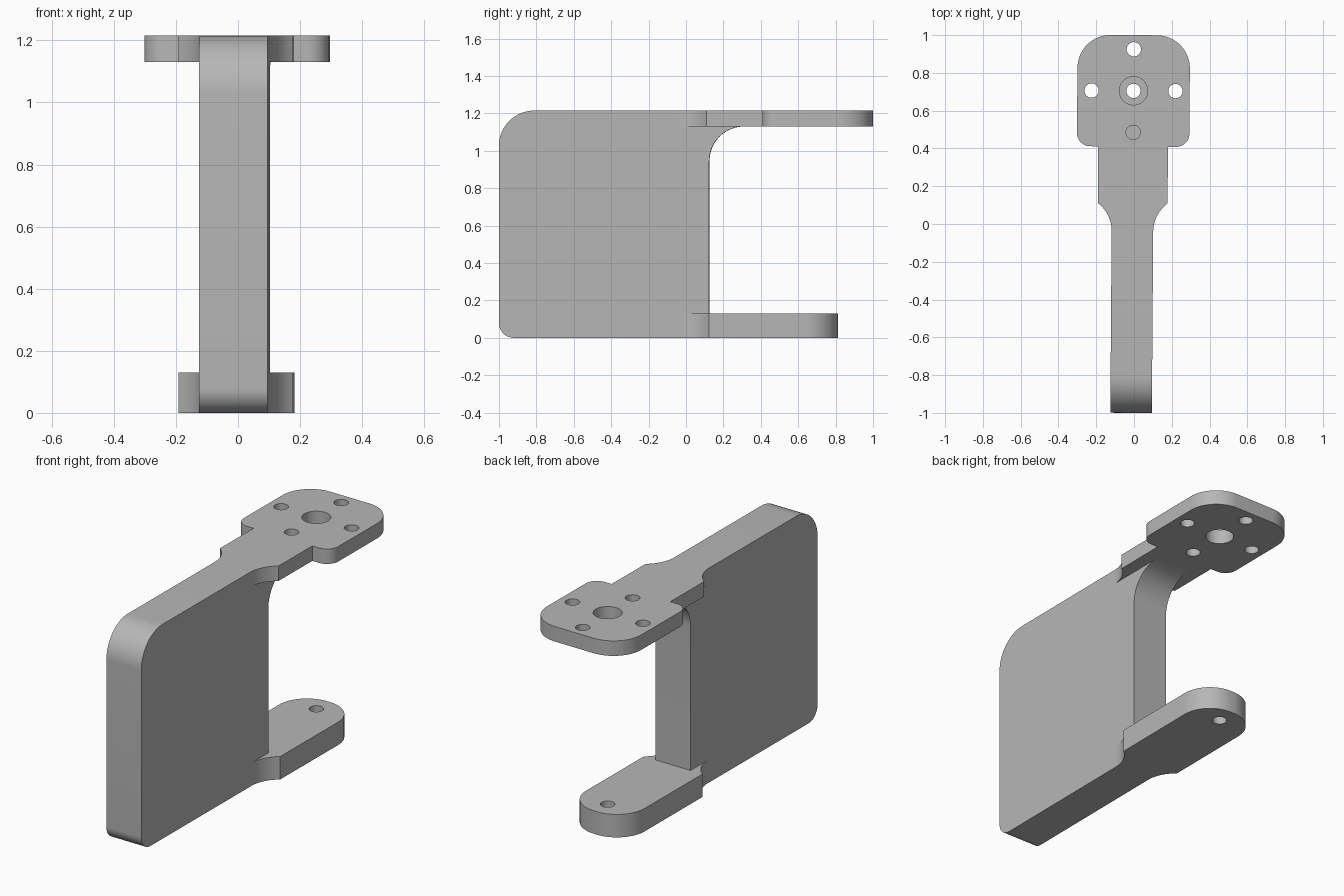
import bpy, bmesh
from math import radians, cos, sin
from mathutils import Matrix, Vector

old = bpy.data.objects.get("Cube")
if old:
    bpy.data.objects.remove(old, do_unlink=True)

grey = bpy.data.materials.new("plain_grey")
grey.use_nodes = True
COLOUR = (0.47, 0.47, 0.47, 1)
grey.diffuse_color = COLOUR
grey.node_tree.nodes["Principled BSDF"].inputs["Base Color"].default_value = COLOUR

HEIGHT = 1.215
WEB_HALF, ARM_HALF, HEAD_HALF = 0.11, 0.185, 0.2975
LOW_TOP, HIGH_BOTTOM = 0.13, 1.13
# The whole bracket sits turned by a fraction of a degree
PLACE = Matrix.Translation((-0.008, 0, 0)) @ Matrix.Rotation(radians(-0.43), 4, 'Z')


def arc(cx, cy, r, start, end, steps=16):
    angles = [radians(start + (end - start) * i / steps) for i in range(steps + 1)]
    return [(cx + r * cos(a), cy + r * sin(a)) for a in angles]


def extrude(name, outline, to_3d, direction):
    """Solid from a closed 2D outline pushed along a direction."""
    bm = bmesh.new()
    face = bm.faces.new([bm.verts.new(to_3d(u, v)) for u, v in outline])
    new = bmesh.ops.extrude_face_region(bm, geom=[face])["geom"]
    verts = [g for g in new if isinstance(g, bmesh.types.BMVert)]
    bmesh.ops.translate(bm, verts=verts, vec=Vector(direction))
    bmesh.ops.recalc_face_normals(bm, faces=bm.faces)
    bm.transform(PLACE)
    mesh = bpy.data.meshes.new(name)
    bm.to_mesh(mesh)
    bm.free()
    mesh.materials.append(grey)
    obj = bpy.data.objects.new(name, mesh)
    bpy.context.collection.objects.link(obj)
    return obj


def select(obj):
    bpy.ops.object.select_all(action='DESELECT')
    obj.select_set(True)
    bpy.context.view_layer.objects.active = obj


def plate(name, right_side, bottom, top, holes):
    """Mirrored flat plate with round through holes."""
    left_side = [(-x, y) for x, y in reversed(right_side)]
    obj = extrude(name, right_side + left_side,
                  lambda x, y: (x, y, bottom), (0, 0, top - bottom))
    for x, y, r in holes:
        cutter = extrude("hole_cutter", arc(x, y, r, 0, 345, 23),
                         lambda u, v: (u, v, bottom - 0.1), (0, 0, top - bottom + 0.2))
        cutter.hide_render = True
        mod = obj.modifiers.new("hole", 'BOOLEAN')
        mod.object, mod.operation, mod.solver = cutter, 'DIFFERENCE', 'EXACT'
        select(obj)
        bpy.ops.object.modifier_apply(modifier=mod.name)
        bpy.data.objects.remove(cutter, do_unlink=True)
    return obj


def flare(y):
    """Hollow curve widening from the web to the arm."""
    r = 0.1875
    return arc(WEB_HALF + r, y, r, 180, 127)


# Upright web, notched where the two plates meet it
notch_low, notch_high = -0.025, -0.04
profile = (arc(-0.92, 0.08, 0.08, 180, 270)
           + [(notch_low, 0), (notch_low, LOW_TOP), (0.125, LOW_TOP)]
           + arc(0.31, HIGH_BOTTOM - 0.185, 0.185, 180, 90)
           + [(notch_high, HIGH_BOTTOM), (notch_high, HEIGHT)]
           + arc(-0.81, HEIGHT - 0.19, 0.19, 90, 180))
web = extrude("upright_web", profile,
              lambda y, z: (-WEB_HALF, y, z), (2 * WEB_HALF, 0, 0))

# Upper mounting plate with four screw holes and a wide centre hole
corner, back = 0.07, 0.175
upper_side = (flare(notch_high) + [(ARM_HALF, 0.41)]
              + arc(HEAD_HALF - corner, 0.41 + corner, corner, -90, 0)
              + arc(HEAD_HALF - back, 1 - back, back, 0, 90))
screws = [(0, 0.705 + s * 0.22, 0.038) for s in (-1, 1)]
screws += [(s * 0.222, 0.705, 0.038) for s in (-1, 1)]
upper = plate("upper_mounting_plate", upper_side, HIGH_BOTTOM, HEIGHT,
              screws + [(0, 0.705, 0.075)])

# Lower arm with a rounded end and one pivot hole
end = 0.175
lower_side = flare(notch_low) + arc(ARM_HALF - end, 0.812 - end, end, 0, 90, 24)
lower = plate("lower_arm", lower_side, 0, LOW_TOP, [(0, 0.705, 0.038)])

for part in (web, upper, lower):
    select(part)
    bpy.ops.object.shade_smooth_by_angle(angle=radians(30))
